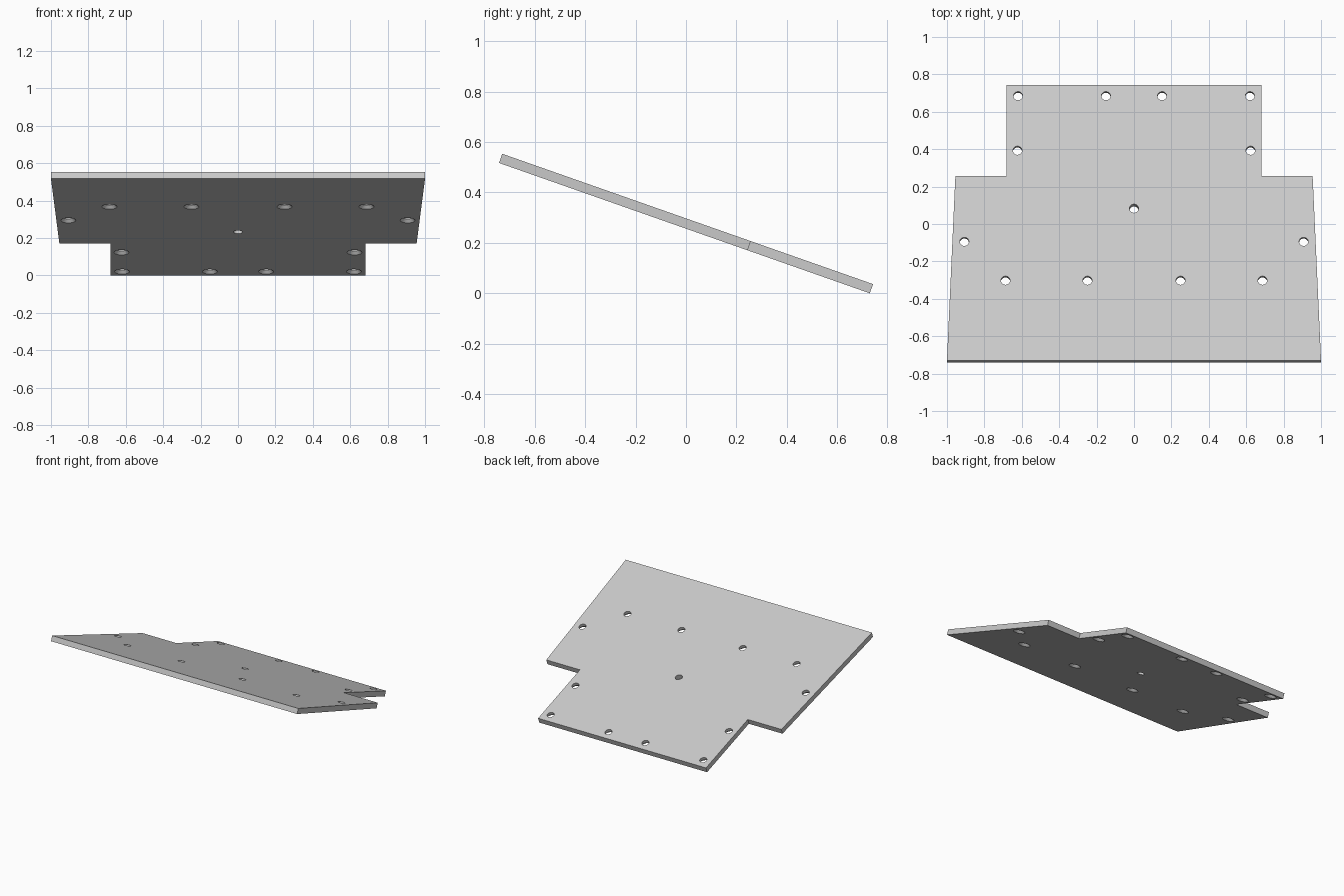
import bpy, bmesh, math
from mathutils import Matrix, Vector

if "Cube" in bpy.data.objects:
    bpy.data.objects.remove(bpy.data.objects["Cube"], do_unlink=True)

TILT = math.atan2(0.517, 1.471)
THICK = 0.0385
FRONT_Y, FRONT_Z = -0.729, 0.553      # front edge of the upper face


def along(y):
    """Distance down the slope for a plan position y."""
    return (y - FRONT_Y) / math.cos(TILT)


def make_object(name, bm):
    bmesh.ops.recalc_face_normals(bm, faces=bm.faces)
    mesh = bpy.data.meshes.new(name)
    bm.to_mesh(mesh)
    bm.free()
    obj = bpy.data.objects.new(name, mesh)
    bpy.context.collection.objects.link(obj)
    return obj


def add_cone(bm, x, y, z_low, z_high, r_low, r_high):
    """Closed frustum between two heights."""
    place = Matrix.Translation((x, y, (z_low + z_high) / 2))
    bmesh.ops.create_cone(bm, cap_ends=True, segments=32, radius1=r_low,
                          radius2=r_high, depth=z_high - z_low, matrix=place)


# Stepped outline, right half mirrored to the left
half = [(1.0, FRONT_Y), (0.955, 0.257), (0.682, 0.257), (0.682, 0.742)]
outline = half + [(-x, y) for x, y in reversed(half)]
bm = bmesh.new()
face = bm.faces.new([bm.verts.new((x, along(y), -THICK)) for x, y in outline])
side = bmesh.ops.extrude_face_region(bm, geom=[face])
top_verts = [v for v in side["geom"] if isinstance(v, bmesh.types.BMVert)]
bmesh.ops.translate(bm, verts=top_verts, vec=Vector((0, 0, THICK)))
plate = make_object("tilted_plate", bm)

# Cutters: straight bores, and countersinks opening on the underside
bores, sinks = bmesh.new(), bmesh.new()
R_BORE, R_SINK, DEPTH = 0.0245, 0.040, 0.017
pairs = [(0.62, 0.685), (0.15, 0.685), (0.623, 0.393),
         (0.907, -0.094), (0.687, -0.302), (0.249, -0.302)]
for px, py in pairs:
    for x in (px, -px):
        add_cone(bores, x, along(py), -2 * THICK, THICK, R_BORE, R_BORE)
        extra = 0.01
        slope = (R_SINK - R_BORE) / DEPTH
        add_cone(sinks, x, along(py), -THICK - extra, -THICK + DEPTH,
                 R_SINK + slope * extra, R_BORE)
add_cone(bores, 0, along(0.083), -2 * THICK, THICK, R_BORE, R_BORE)

for cutter in (make_object("bore_cutter", bores), make_object("sink_cutter", sinks)):
    cutter.hide_render = True
    mod = plate.modifiers.new("holes", "BOOLEAN")
    mod.operation = "DIFFERENCE"
    mod.solver = "EXACT"
    mod.object = cutter
    bpy.ops.object.select_all(action="DESELECT")
    plate.select_set(True)
    bpy.context.view_layer.objects.active = plate
    bpy.ops.object.modifier_apply(modifier=mod.name)
    bpy.data.objects.remove(cutter, do_unlink=True)

# Slope the plate down toward the back
plate.location = (0, FRONT_Y, FRONT_Z)
plate.rotation_euler = (-TILT, 0, 0)

# Single light grey
grey = bpy.data.materials.new("light_grey")
grey.use_nodes = True
colour = (0.6, 0.6, 0.6, 1)
grey.diffuse_color = colour
grey.node_tree.nodes["Principled BSDF"].inputs["Base Color"].default_value = colour
plate.data.materials.clear()
plate.data.materials.append(grey)
for poly in plate.data.polygons:
    poly.material_index = 0
bpy.ops.object.shade_smooth_by_angle(angle=math.radians(30))
